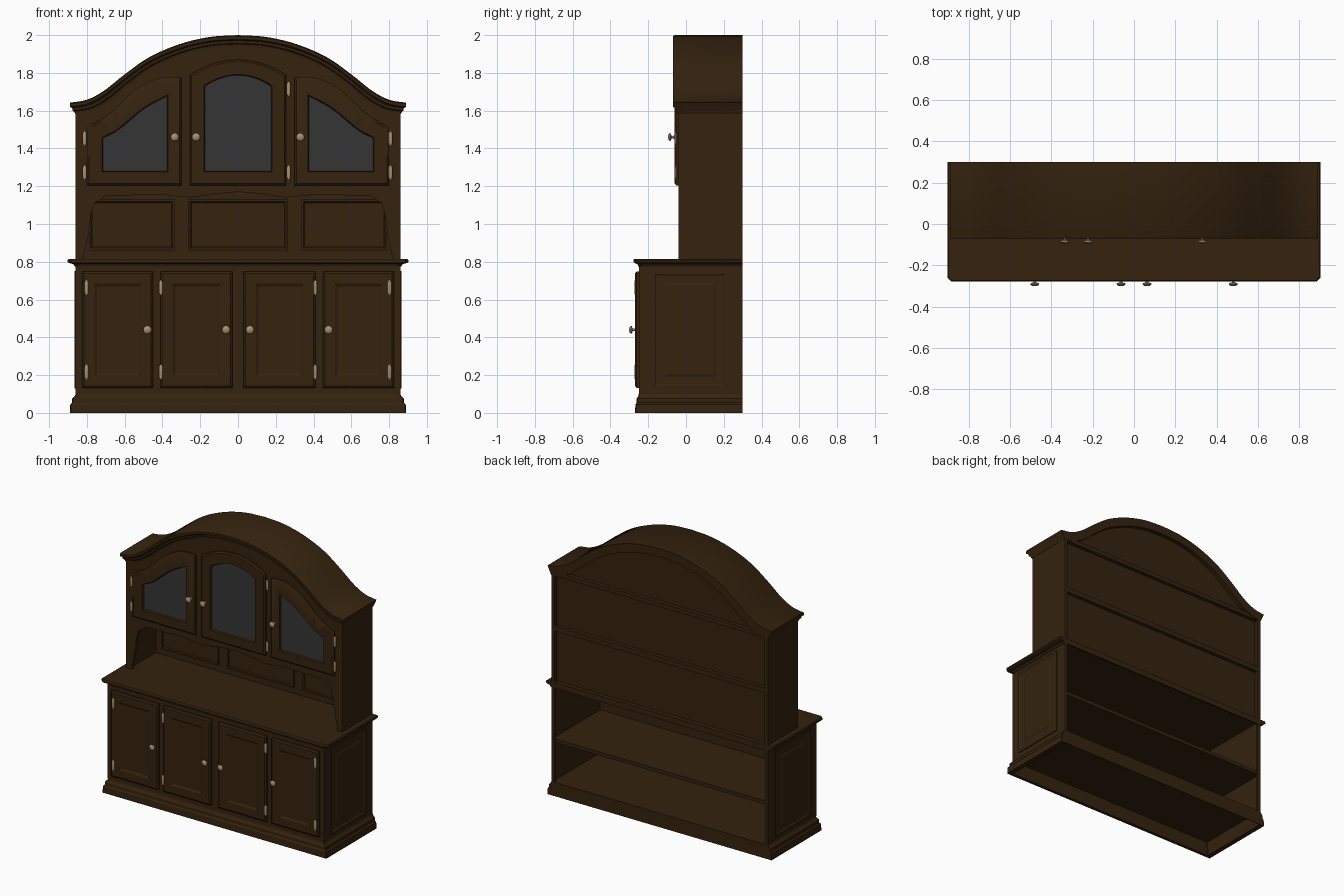
import bpy, bmesh, math
from mathutils import Vector

cube = bpy.data.objects.get("Cube")
if cube:
    bpy.data.objects.remove(cube)


def material(name, color, rough):
    m = bpy.data.materials.new(name)
    m.use_nodes = True
    m.diffuse_color = (*color, 1)
    bsdf = m.node_tree.nodes["Principled BSDF"]
    bsdf.inputs["Base Color"].default_value = (*color, 1)
    bsdf.inputs["Roughness"].default_value = rough
    return m


WOOD = material("dark_wood", (0.035, 0.0165, 0.0045), 0.6)
GLASS = material("grey_glass", (0.036, 0.036, 0.036), 0.5)
METAL = material("tan_metal", (0.39, 0.27, 0.165), 0.5)


def loft(name, rings, mat=WOOD, start=True, end=True, smooth=True):
    """Join closed rings of points into a skin, with optional end caps."""
    bm = bmesh.new()
    loops = [[bm.verts.new(p) for p in ring] for ring in rings]
    n = len(loops[0])
    for a, b in zip(loops, loops[1:]):
        for i in range(n):
            j = (i + 1) % n
            bm.faces.new((a[i], a[j], b[j], b[i]))
    if start:
        bm.faces.new(loops[0][::-1])
    if end:
        bm.faces.new(loops[-1])
    bmesh.ops.recalc_face_normals(bm, faces=bm.faces)
    mesh = bpy.data.meshes.new(name)
    bm.to_mesh(mesh)
    bm.free()
    mesh.materials.append(mat)
    obj = bpy.data.objects.new(name, mesh)
    bpy.context.collection.objects.link(obj)
    if smooth:
        bpy.ops.object.select_all(action="DESELECT")
        obj.select_set(True)
        bpy.context.view_layer.objects.active = obj
        bpy.ops.object.shade_smooth_by_angle(angle=math.radians(35))
    return obj


def box(name, x0, x1, y0, y1, z0, z1):
    ring = lambda z: [(x0, y0, z), (x1, y0, z), (x1, y1, z), (x0, y1, z)]
    return loft(name, [ring(z0), ring(z1)], smooth=False)


def slab(name, profile, corner):
    """Moulded slab around the base: profile of (height, outset), cut front corners."""
    rings = []
    for z, out in profile:
        x, front, back = 0.86 + out, -0.25 - 0.65 * out, min(0.3, 0.3 + out)
        rings.append([(-x, front + corner, z), (-x + corner, front, z), (x - corner, front, z),
                      (x, front + corner, z), (x, back, z), (-x, back, z)])
    loft(name, rings, smooth=False)


def panel(name, u0, u1, v0, v1, place, steps):
    """Stepped rectangular panel: steps of (inset, height above the surface)."""
    rings = []
    for inset, h in steps:
        a, b, c, d = u0 + inset, u1 - inset, v0 + inset, v1 - inset
        rings.append([place(u, v, h) for u, v in ((a, c), (b, c), (b, d), (a, d))])
    loft(name, rings, smooth=False)


def spline(points, n=20):
    """Catmull-Rom curve through 2D points."""
    p = [Vector(q) for q in points]
    p = [2 * p[0] - p[1]] + p + [2 * p[-1] - p[-2]]
    out = []
    for i in range(n + 1):
        s = i / n * (len(p) - 3)
        k = min(int(s), len(p) - 4)
        t = s - k
        a, b, c, d = p[k:k + 4]
        out.append(0.5 * (2 * b + (c - a) * t + (2 * a - 5 * b + 4 * c - d) * t ** 2
                          + (3 * b - a - 3 * c + d) * t ** 3))
    return out


def height(points, x):
    """Linear lookup of z at distance |x| from the middle."""
    x = abs(x)
    for (x0, z0), (x1, z1) in zip(points, points[1:]):
        if x <= x1:
            return z0 + (z1 - z0) * (x - x0) / (x1 - x0)
    return points[-1][1]


# Half outline of the crown, middle to shoulder
ARCH = [tuple(p) for p in spline([(0, 2), (0.15, 1.99), (0.31, 1.952), (0.47, 1.883),
                                  (0.6, 1.792), (0.71, 1.705), (0.8, 1.658), (0.89, 1.642)], 42)]
VALANCE = [(0, 1.17), (0.12, 1.16), (0.25, 1.14), (0.4, 1.155), (0.7, 1.15),
           (0.76, 1.11), (0.785, 1.03), (0.79, 0.95), (0.82, 0.815)]

# Base: plinth with hollow underside, thin front, shelf and top
slab("plinth", [(0.092, -0.02), (0, -0.005), (0, 0.03), (0.045, 0.028), (0.055, 0.018),
                (0.075, 0.018), (0.09, 0.004), (0.1, 0)], 0.004)
box("base_front", -0.86, 0.86, -0.25, -0.24, 0.1, 0.79)
box("base_shelf", -0.855, 0.855, -0.245, 0.295, 0.385, 0.41)
slab("counter_top", [(0.795, -0.015), (0.775, -0.01), (0.775, 0.004), (0.788, 0.012),
                     (0.794, 0.036), (0.8, 0.042), (0.81, 0.042), (0.816, 0.036)], 0.018)

# Raised panels for the doors and base sides
DOOR = [(0, 0), (0, 0.012), (0.01, 0.02), (0.064, 0.02), (0.078, 0.012)]
SIDE = [(0, 0), (0, 0.006), (0.014, 0.006), (0.022, 0.001), (0.062, 0.001), (0.074, 0.006)]
NICHE = [(0, 0), (0, 0.01), (0.012, 0.01), (0.018, 0.004)]


def front_at(y):
    return lambda u, v, h: (u, y - h, v)


# Knob and hinge helpers
def lathe(name, profile, place, sides=14):
    rings = [[place(r * math.cos(i * math.tau / sides), r * math.sin(i * math.tau / sides), d)
              for i in range(sides)] for r, d in profile]
    loft(name, rings, METAL)


def knob(name, x, y, z):
    lathe(name, [(0.012, 0), (0.007, 0.006), (0.007, 0.016), (0.02, 0.021),
                 (0.022, 0.026), (0.016, 0.032), (0.005, 0.035)],
          lambda a, b, d: (x + a, y - d, z + b))


def hinge(name, x, y, z):
    half = [(0.01, 0), (0.01, 0.026), (0.007, 0.034), (0.003, 0.04)]
    lathe(name, [(r, -d) for r, d in half[:0:-1]] + half[1:],
          lambda a, b, d: (x + a, y + b * 0.45, z + d), 12)


for side, s in (("right", -1), ("left", 1)):
    box(f"{side}_base_side", *sorted((s * 0.86, s * 0.85)), -0.25, 0.3, 0.1, 0.79)
    box(f"{side}_base_back_stile", *sorted((s * 0.855, s * 0.835)), 0.28, 0.299, 0.1, 0.79)
    panel(f"{side}_base_panel", -0.18, 0.22, 0.13, 0.75,
          lambda u, v, h: (s * (0.86 + h), u, v), SIDE)
    for part, a, b, kx, hx in (("inner", 0.03, 0.41, 0.063, 0.409),
                               ("outer", 0.45, 0.825, 0.48, 0.802)):
        panel(f"{side}_{part}_door", *sorted((s * a, s * b)), 0.133, 0.748,
              front_at(-0.25), DOOR)
        knob(f"{side}_{part}_door_knob", s * kx, -0.266, 0.44)
        for z in (0.217, 0.663):
            hinge(f"{side}_{part}_door_hinge", s * hx, -0.269, z)

    # Hutch sides with front stiles
    box(f"{side}_hutch_side", *sorted((s * 0.86, s * 0.835)), -0.04, 0.3, 0.81, 1.62)
    box(f"{side}_hutch_stile", *sorted((s * 0.86, s * 0.815)), -0.04, -0.02, 0.81, 1.6)


# Hutch boards that follow the crown
def arched_board(name, half, y0, y1, bottom):
    rings = []
    for i in range(-80, 81):
        x = half * i / 80
        t, b = height(ARCH, x) - 0.04, bottom(x)
        rings.append([(x, y0, t), (x, y1, t), (x, y1, b), (x, y0, b)])
    loft(name, rings)


arched_board("hutch_front", 0.82, -0.04, -0.02, lambda x: height(VALANCE, x))
arched_board("hutch_back", 0.84, 0.262, 0.27, lambda x: 0.81)
box("hutch_lower_shelf", -0.84, 0.84, -0.025, 0.297, 1.185, 1.22)
box("hutch_upper_shelf", -0.84, 0.84, -0.025, 0.297, 1.58, 1.61)
for name, a, b in (("right", -0.79, -0.335), ("middle", -0.265, 0.265), ("left", 0.335, 0.79)):
    panel(f"{name}_niche_panel", a, b, 0.86, 1.13, front_at(0.262), NICHE)

# Crown moulding: stepped section of (y, drop, inset at the ends)
CROWN = [(-0.06, 0, 0), (0.3, 0, 0), (0.3, 0.06, 0.028), (-0.046, 0.06, 0.028),
         (-0.048, 0.047, 0.022), (-0.056, 0.043, 0.014), (-0.058, 0.028, 0.012),
         (-0.07, 0.022, 0), (-0.07, 0.006, 0)]
crown_line = [(-x, z) for x, z in ARCH[:0:-1]] + ARCH
loft("crown_moulding", [[(x * (1 - inset / 0.89), y, z - drop) for y, drop, inset in CROWN]
                        for x, z in crown_line])


# Glazed doors: frame blended from the outer outline to the pane outline
def outline(bottom, top):
    top = [tuple(p) for p in top]
    return [(top[0][0], bottom)] + top + [(top[-1][0], bottom)]


def bow(half, side_z, mid_z):
    xs = [half * (i / 10 - 1) for i in range(21)]
    return [(x, mid_z - (mid_z - side_z) * (x / half) ** 2) for x in xs]


def glazed_door(name, outer, inner):
    rings = []
    for t, h in ((0, 0), (0, 0.012), (0.12, 0.02), (0.94, 0.02), (1, 0.006)):
        rings.append([(a + (c - a) * t, -0.04 - h, b + (d - b) * t)
                      for (a, b), (c, d) in zip(outer, inner)])
    loft(f"{name}_frame", rings, end=False)
    loft(f"{name}_pane", [[(x, y, z) for x, z in inner] for y in (-0.042, -0.047)],
         GLASS, smooth=False)


side_outer = outline(1.205, spline([(-0.8, 1.51), (-0.68, 1.585), (-0.55, 1.705),
                                    (-0.42, 1.772), (-0.3, 1.775)]))
side_inner = outline(1.28, spline([(-0.715, 1.455), (-0.63, 1.5), (-0.5, 1.607), (-0.375, 1.678)]))
flip = lambda pts: [(-x, z) for x, z in pts]
glazed_door("right_glazed_door", side_outer, side_inner)
glazed_door("left_glazed_door", flip(side_outer), flip(side_inner))
glazed_door("middle_glazed_door", outline(1.205, bow(0.255, 1.79, 1.87)),
            outline(1.28, bow(0.174, 1.73, 1.787)))

for name, x in (("right", -0.335), ("middle", -0.222), ("left", 0.33)):
    knob(f"{name}_glazed_door_knob", x, -0.06, 1.46)
for name, x, top in (("right", -0.812, 1.453), ("middle", 0.268, 1.715), ("left", 0.807, 1.453)):
    for z in (1.273, top):
        hinge(f"{name}_glazed_door_hinge", x, -0.053, z)
